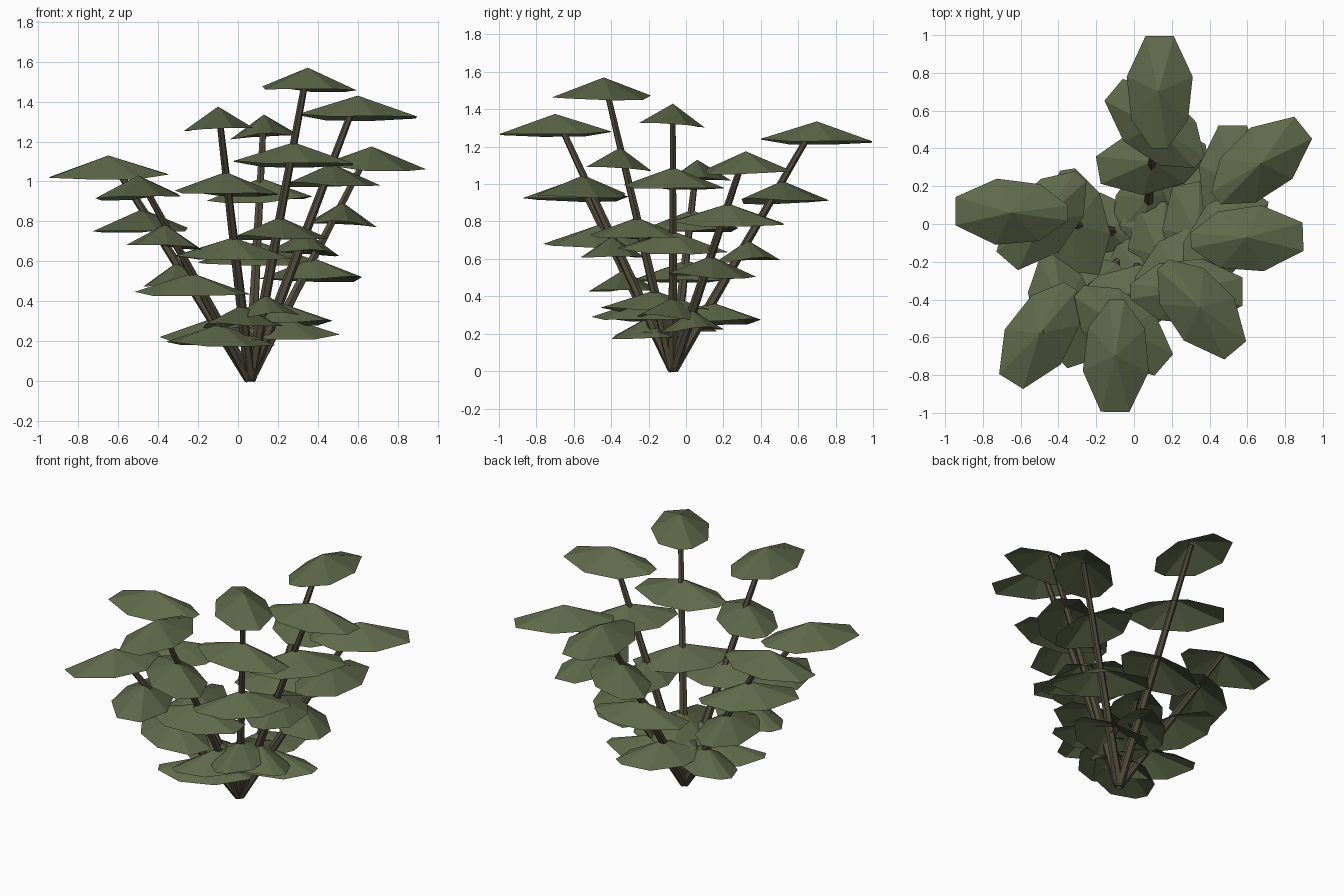
import bpy, bmesh, math, random
from mathutils import Vector, Matrix

if "Cube" in bpy.data.objects:
    bpy.data.objects.remove(bpy.data.objects["Cube"])

random.seed(4)

def material(name, color):
    m = bpy.data.materials.new(name)
    m.diffuse_color = color
    m.use_nodes = True
    m.node_tree.nodes["Principled BSDF"].inputs["Base Color"].default_value = m.diffuse_color
    return m

leaf_mat = material("leaf_green", (0.115, 0.14, 0.07, 1))
stem_mat = material("stem_brown", (0.085, 0.072, 0.045, 1))

def add_object(name, bm, mat):
    me = bpy.data.meshes.new(name)
    bm.to_mesh(me)
    bm.free()
    me.materials.append(mat)
    ob = bpy.data.objects.new(name, me)
    bpy.context.collection.objects.link(ob)

# Stem: tapered six-sided rod between two points
def stem(name, a, b):
    bm = bmesh.new()
    d = b - a
    mat = Matrix.Translation((a + b) / 2) @ d.to_track_quat('Z', 'Y').to_matrix().to_4x4()
    bmesh.ops.create_cone(bm, cap_ends=True, segments=6, radius1=0.03,
                          radius2=0.016, depth=d.length, matrix=mat)
    add_object(name, bm, stem_mat)

# Leaf: folded sheet with a raised centre and drooping rim (local x is its length)
RIM = [(0.295, 0.075, -0.11), (0.08, 0.175, -0.115), (-0.15, 0.15, -0.115), (-0.30, 0.04, -0.095),
       (-0.30, -0.04, -0.095), (-0.15, -0.15, -0.115), (0.08, -0.175, -0.115), (0.295, -0.075, -0.11)]

def leaf(name, apex, angle, size):
    bm = bmesh.new()
    top = bm.verts.new((0, 0, 0))
    rim = [bm.verts.new(p) for p in RIM]
    for i in range(len(rim)):
        bm.faces.new((top, rim[i], rim[(i + 1) % len(rim)]))
    roll = Matrix.Rotation(random.uniform(-0.08, 0.08), 4, 'X')
    bm.transform(Matrix.Translation(apex) @ Matrix.Rotation(angle, 4, 'Z') @ roll @ Matrix.Scale(size, 4))
    add_object(name, bm, leaf_mat)

# Seven stems fan out from one root: tip position and compass angle of the top leaf
root = Vector((0.06, -0.07, 0.01))
stems = [((0.35, -0.44, 1.57), -50), ((0.60, -0.07, 1.43), 2), ((-0.10, -0.70, 1.375), -91),
         ((0.13, 0.70, 1.335), 90), ((0.67, 0.32, 1.175), 39), ((-0.65, 0.06, 1.13), 179),
         ((-0.50, -0.58, 1.03), 238)]
for n, (tip, heading) in enumerate(stems, 1):
    d = Vector(tip) - root
    stem(f"stem_{n}", root, root + d * 0.985)
    # four leaves per stem, each turned further than the one above
    for k, (t, size) in enumerate(((1, 1), (0.76, 1), (0.52, 0.98), (0.27, 0.95))):
        leaf(f"leaf_{n}_{k + 1}", root + d * t, math.radians(heading + 50 * k), size)
